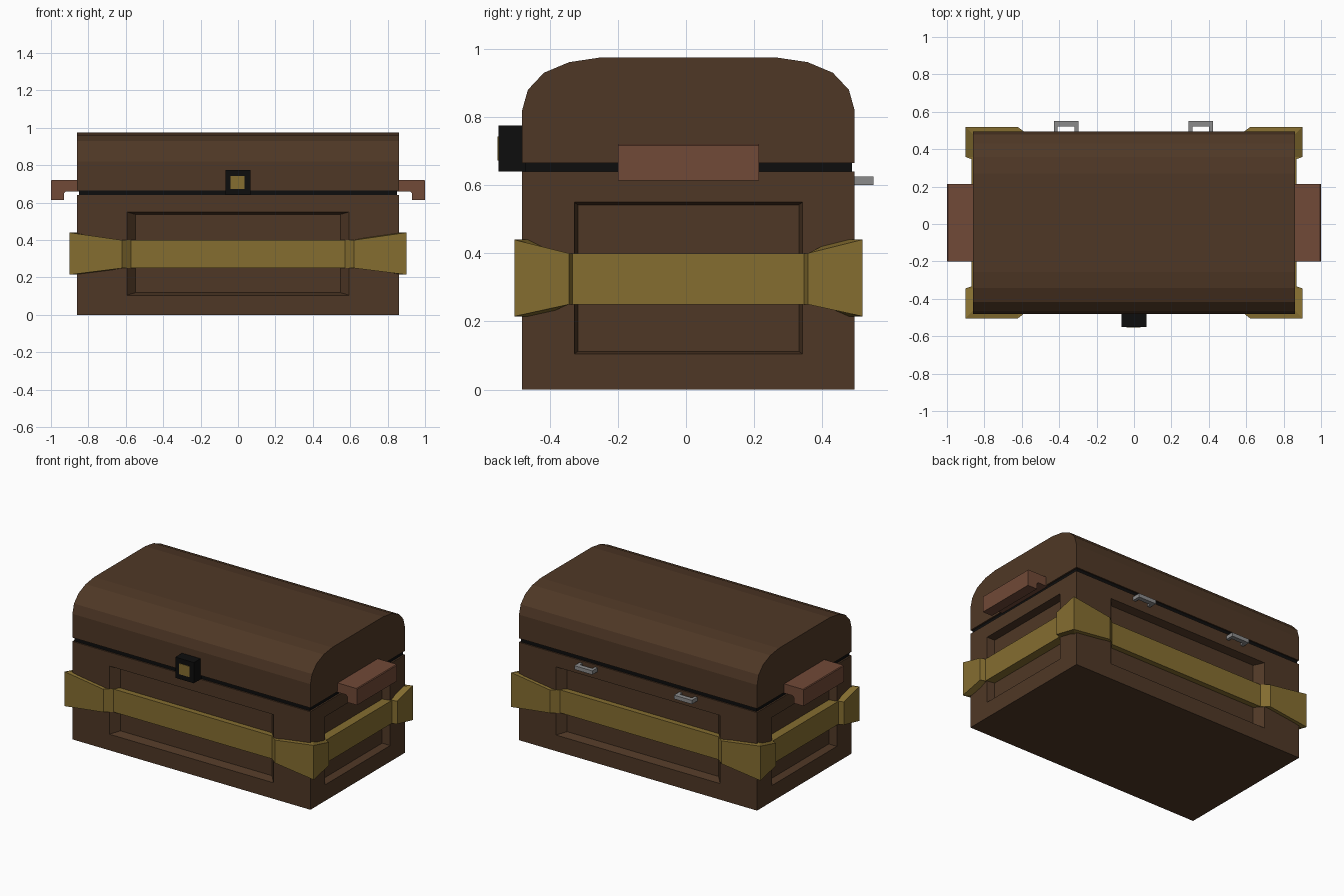
import bpy, bmesh
from mathutils import Vector

if "Cube" in bpy.data.objects:
    bpy.data.objects.remove(bpy.data.objects["Cube"])

CY = 0.007  # the chest body sits slightly behind the model centre


def material(name, rgb):
    m = bpy.data.materials.new(name)
    m.diffuse_color = (*rgb, 1)
    m.use_nodes = True
    m.node_tree.nodes["Principled BSDF"].inputs["Base Color"].default_value = m.diffuse_color
    return m


WOOD = material("dark wood", (0.078, 0.039, 0.019))
LEATHER = material("red leather", (0.165, 0.067, 0.038))
BRASS = material("aged brass", (0.235, 0.155, 0.030))
BLACK = material("black iron", (0.004, 0.004, 0.004))
STEEL = material("grey steel", (0.26, 0.26, 0.26))


def finish(bm, name, mat):
    bmesh.ops.recalc_face_normals(bm, faces=bm.faces[:])
    me = bpy.data.meshes.new(name)
    bm.to_mesh(me)
    bm.free()
    me.materials.append(mat)
    ob = bpy.data.objects.new(name, me)
    bpy.context.collection.objects.link(ob)
    return ob


def box_bm(lo, hi):
    bm = bmesh.new()
    bmesh.ops.create_cube(bm, size=1)
    for v in bm.verts:
        v.co = Vector([lo[i] if v.co[i] < 0 else hi[i] for i in range(3)])
    return bm


def box(name, lo, hi, mat):
    return finish(box_bm(lo, hi), name, mat)


def prism(name, profile, offset, mat):
    """Extrude a closed 3D outline by an offset."""
    bm = bmesh.new()
    f = bm.faces.new([bm.verts.new(p) for p in profile])
    r = bmesh.ops.extrude_face_region(bm, geom=[f])
    bmesh.ops.translate(bm, vec=offset, verts=[g for g in r["geom"] if isinstance(g, bmesh.types.BMVert)])
    return finish(bm, name, mat)


# body with a recessed panel on each of the four sides
def panel(bm, face, half_out, z_out, half_in, z_in, depth):
    n = face.normal.copy()
    axis = 1 if abs(n.x) > 0.5 else 0
    mid = CY if axis == 1 else 0

    def ring(half, zs):
        bmesh.ops.inset_region(bm, faces=[face], thickness=0.03)
        for v in face.verts:
            v.co[axis] = mid + (half if v.co[axis] > mid else -half)
            v.co.z = zs[1] if v.co.z > 0.32 else zs[0]

    ring(half_out, z_out)
    ring(half_in, z_in)
    for v in face.verts:
        v.co -= n * depth


bm = box_bm((-0.86, CY - 0.488, 0), (0.86, CY + 0.488, 0.64))
bm.normal_update()
for f in [f for f in bm.faces if abs(f.normal.z) < 0.5]:
    if abs(f.normal.y) > 0.5:
        panel(bm, f, 0.593, (0.105, 0.55), 0.547, (0.12, 0.537), 0.05)
    else:
        panel(bm, f, 0.335, (0.105, 0.55), 0.324, (0.112, 0.542), 0.05)
finish(bm, "chest_body", WOOD)

# black seam between the body and the lid
box("lid_seam", (-0.85, CY - 0.48, 0.62), (0.85, CY + 0.48, 0.68), BLACK)

# rounded lid
half = [(0.488, 0.665), (0.488, 0.82), (0.471, 0.88), (0.424, 0.93), (0.35, 0.961), (0.263, 0.974)]
outline = half + [(-y, z) for y, z in reversed(half)]
prism("lid", [(-0.86, CY + y, z) for y, z in outline], (1.72, 0, 0), WOOD)

# brass band: thin along the panels, flaring into raised corner guards
N, W = (0.25, 0.40), (0.215, 0.44)
T = 0.08
quarter = [  # outer point, inner point, heights
    ((0.868, 0.34), (0.868 - T, 0.34), N),
    ((0.90, 0.351), (0.90 - T, 0.351), N),
    ((0.90, 0.511), (0.90 - T, 0.511 - T), W),
    ((0.62, 0.511), (0.62, 0.511 - T), N),
    ((0.572, 0.474), (0.572, 0.474 - T), N),
]
loop = []
for sx, sy in ((1, 1), (-1, 1), (-1, -1), (1, -1)):
    part = [[(sx * p[0], CY + sy * p[1]) for p in (o, i)] + [z] for o, i, z in quarter]
    loop += part if sx * sy > 0 else part[::-1]
bm = bmesh.new()
rings = [[bm.verts.new((*p, z)) for p, z in ((o, h[0]), (o, h[1]), (i, h[1]), (i, h[0]))]
         for o, i, h in loop]
for k, a in enumerate(rings):
    b = rings[(k + 1) % len(rings)]
    for j in range(4):
        m = (j + 1) % 4
        bm.faces.new((a[j], a[m], b[m], b[j]))
finish(bm, "brass_band", BRASS)

# side handles with a downturned grip
grip = [(0.85, 0.66), (0.92, 0.66), (0.93, 0.65), (0.93, 0.613), (1.0, 0.613),
        (1.0, 0.717), (0.995, 0.721), (0.85, 0.721)]
for s, side in ((1, "right"), (-1, "left")):
    prism(side + "_handle", [(s * x, CY - 0.207, z) for x, z in grip], (0, 0.415, 0), LEATHER)

# front lock with a brass face plate
box("lock", (-0.068, -0.55, 0.64), (0.066, -0.46, 0.775), BLACK)
box("lock_plate", (-0.039, -0.553, 0.673), (0.036, -0.548, 0.743), BRASS)

# staple-shaped hinges at the back
for s, side in ((-0.363, "left"), (0.357, "right")):
    u = [(-0.065, 0.48), (-0.065, 0.55), (0.065, 0.55), (0.065, 0.48),
         (0.045, 0.48), (0.045, 0.52), (-0.045, 0.52), (-0.045, 0.48)]
    prism(side + "_hinge", [(s + x, y, 0.60) for x, y in u], (0, 0, 0.025), STEEL)
